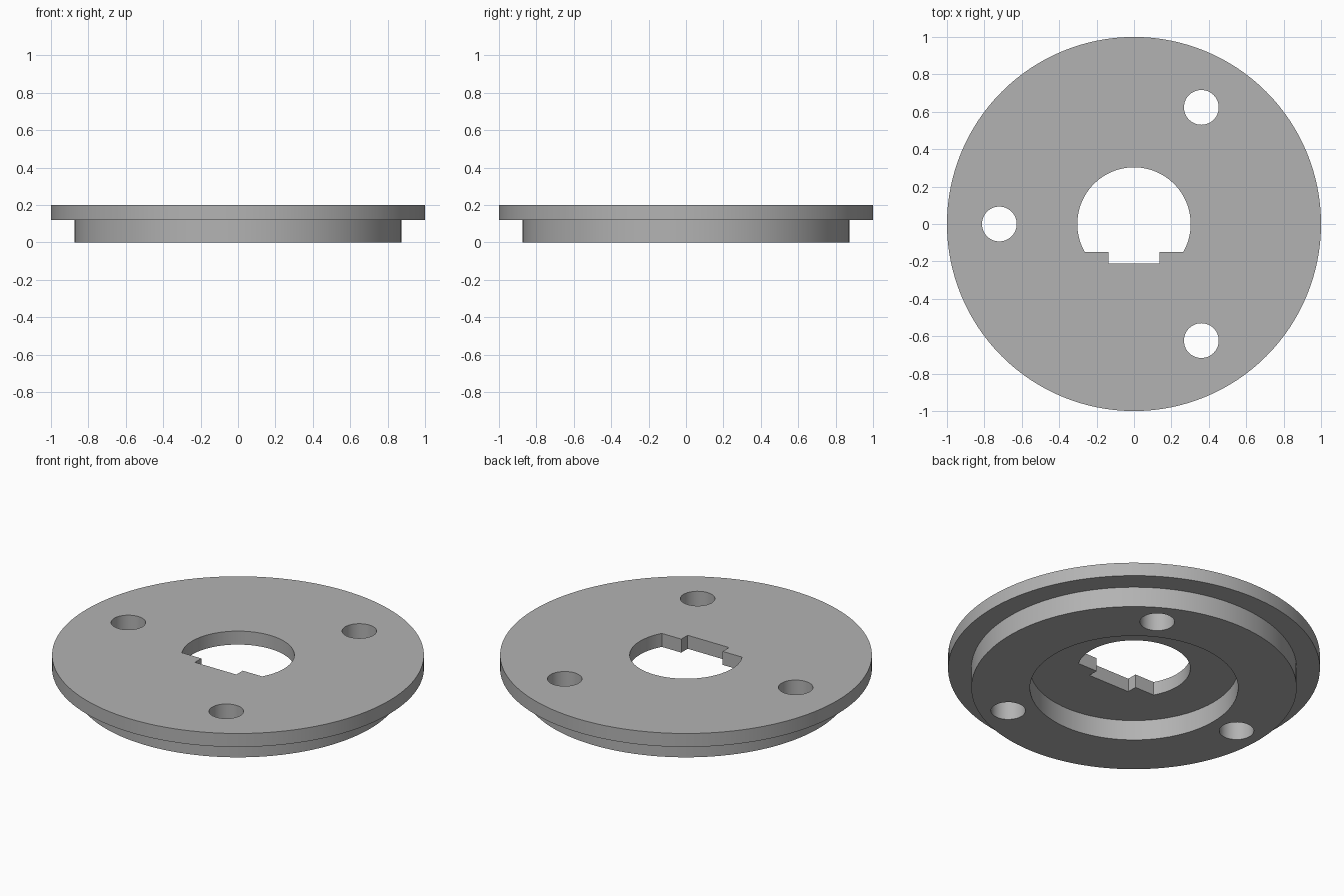
import bpy
import bmesh
from math import sin, cos, asin, pi, radians

cube = bpy.data.objects.get("Cube")
if cube:
    bpy.data.objects.remove(cube, do_unlink=True)

FLANGE_Z, TOP_Z = 0.12, 0.2

steel = bpy.data.materials.new("plain grey")
steel.use_nodes = True
grey = (0.45, 0.45, 0.45, 1)
steel.diffuse_color = grey
steel.node_tree.nodes["Principled BSDF"].inputs["Base Color"].default_value = grey


def circle(radius, count, cx=0, cy=0):
    return [(cx + radius * cos(2 * pi * i / count), cy + radius * sin(2 * pi * i / count))
            for i in range(count)]


def make_object(name, bm):
    bmesh.ops.recalc_face_normals(bm, faces=bm.faces)
    mesh = bpy.data.meshes.new(name)
    bm.to_mesh(mesh)
    bm.free()
    mesh.materials.append(steel)
    obj = bpy.data.objects.new(name, mesh)
    bpy.context.collection.objects.link(obj)
    return obj


def prism(name, outline, z0, z1):
    bm = bmesh.new()
    face = bm.faces.new([bm.verts.new((x, y, z0)) for x, y in outline])
    out = bmesh.ops.extrude_face_region(bm, geom=[face], use_keep_orig=True)
    verts = [v for v in out["geom"] if isinstance(v, bmesh.types.BMVert)]
    bmesh.ops.translate(bm, verts=verts, vec=(0, 0, z1 - z0))
    return make_object(name, bm)


# Stepped disc: narrow spigot below, wide flange above
profile = [(0.875, 0), (0.875, FLANGE_Z), (1, FLANGE_Z), (1, TOP_Z)]
bm = bmesh.new()
rings = [[bm.verts.new((x, y, z)) for x, y in circle(r, 128)] for r, z in profile]
for low, high in zip(rings, rings[1:]):
    for i in range(len(low)):
        bm.faces.new((low[i - 1], low[i], high[i], high[i - 1]))
bm.faces.new(rings[0])
bm.faces.new(rings[-1])
plate = make_object("flanged_plate", bm)

# Round bore with a flat and a shallow key slot on the front side
BORE, FLAT_Y, SLOT_Y, SLOT_X = 0.303, -0.15, -0.21, 0.136
start = asin(FLAT_Y / BORE)
steps = 64
bore = [(BORE * cos(start + (pi - 2 * start) * i / steps),
         BORE * sin(start + (pi - 2 * start) * i / steps)) for i in range(steps + 1)]
bore += [(-SLOT_X, FLAT_Y), (-SLOT_X, SLOT_Y), (SLOT_X, SLOT_Y), (SLOT_X, FLAT_Y)]

# Recess underneath, keyed bore and three bolt holes
cutters = [prism("recess_cutter", circle(0.56, 96), -0.1, FLANGE_Z),
           prism("bore_cutter", bore, -0.2, 0.4)]
for angle in (60, 180, 300):
    a = radians(angle)
    cutters.append(prism("bolt_hole_cutter",
                         circle(0.093, 48, 0.72 * cos(a), 0.72 * sin(a)), -0.2, 0.4))

bpy.context.view_layer.objects.active = plate
for cutter in cutters:
    cutter.hide_render = True
    mod = plate.modifiers.new("cut", "BOOLEAN")
    mod.operation = "DIFFERENCE"
    mod.solver = "EXACT"
    mod.object = cutter
    bpy.ops.object.modifier_apply(modifier=mod.name)
    bpy.data.objects.remove(cutter, do_unlink=True)

# Smooth the round walls, keep the edges crisp
bpy.ops.object.select_all(action="DESELECT")
plate.select_set(True)
bpy.ops.object.shade_smooth_by_angle(angle=radians(30))
